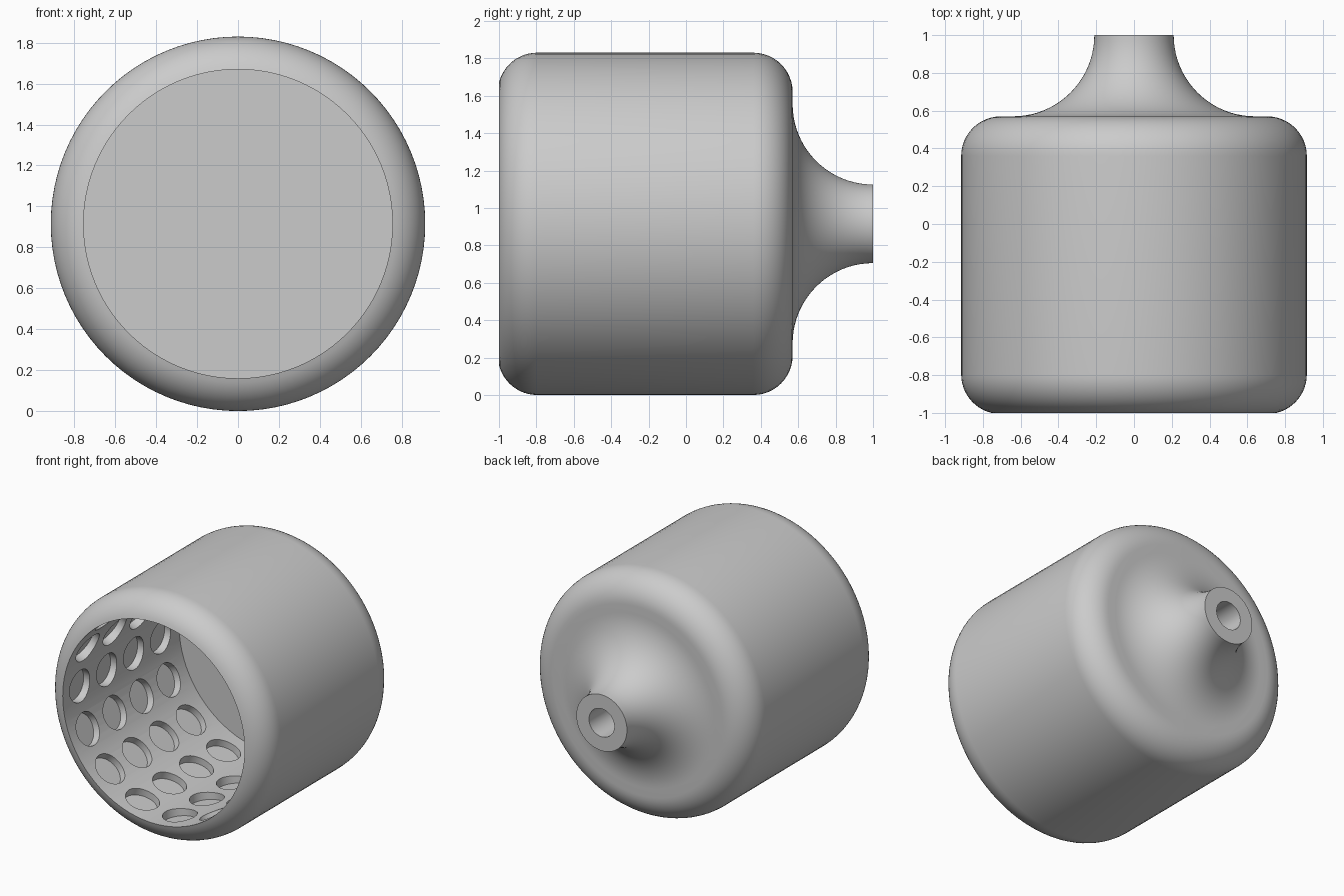
import bpy, bmesh, math
from mathutils import Matrix, Vector

if "Cube" in bpy.data.objects:
    bpy.data.objects.remove(bpy.data.objects["Cube"])

R, BORE, CZ = 0.915, 0.755, 0.915      # outer radius, bore radius, axis height
BACK, FLOOR = 0.57, 0.38               # rear face and inner back wall (y)
FILLET = 0.21
SEGMENTS = 96

grey = bpy.data.materials.new("grey")
grey.diffuse_color = (0.6, 0.6, 0.6, 1)
grey.use_nodes = True
grey.node_tree.nodes["Principled BSDF"].inputs["Base Color"].default_value = grey.diffuse_color


def arc(cr, cy, rad, a0, a1, n):
    """Points (radius, y) on an arc, angles in degrees."""
    return [(cr + rad * math.cos(math.radians(a0 + (a1 - a0) * i / n)),
             cy + rad * math.sin(math.radians(a0 + (a1 - a0) * i / n)))
            for i in range(n + 1)]


def make_object(name, bm):
    mesh = bpy.data.meshes.new(name)
    bm.to_mesh(mesh)
    bm.free()
    mesh.materials.append(grey)
    obj = bpy.data.objects.new(name, mesh)
    bpy.context.collection.objects.link(obj)
    return obj


def lathe(name, profile):
    """Spin a (radius, y) profile around the horizontal axis."""
    bm = bmesh.new()
    verts = [bm.verts.new((r, y, CZ)) for r, y in profile]
    edges = [bm.edges.new(pair) for pair in zip(verts, verts[1:])]
    bmesh.ops.spin(bm, geom=verts + edges, cent=(0, 0, CZ), axis=(0, 1, 0),
                   angle=2 * math.pi, steps=SEGMENTS, use_merge=True)
    bmesh.ops.remove_doubles(bm, verts=bm.verts, dist=1e-5)
    bmesh.ops.recalc_face_normals(bm, faces=bm.faces)
    return make_object(name, bm)


# Cup with rounded rims, flared neck, blind neck hole and wide front bore
flare = 1 - BACK
profile = [(0, 0.62), (0.105, 0.62), (0.105, 1)]
profile += arc(0.21 + flare, 1, flare, 180, 270, 20)
profile += arc(R - FILLET, BACK - FILLET, FILLET, 90, 0, 12)
lip = math.degrees(math.acos((BORE - R + FILLET) / FILLET))
lip_y = -1 + FILLET * math.sin(math.radians(lip))
profile += arc(R - FILLET, lip_y, FILLET, 0, -lip, 12)
profile += [(BORE, FLOOR), (0, FLOOR)]
cup = lathe("cup_body", profile)

# Cutters for four rings of fifteen shallow round pockets in the bore
bm = bmesh.new()
for ring in range(4):
    for k in range(15):
        a = math.pi + math.radians(24 * k)
        out = Vector((math.cos(a), 0, math.sin(a)))
        place = Matrix.Translation(out * 0.72 + Vector((0, -0.8 + 0.32 * ring, CZ)))
        turn = out.to_track_quat('Z', 'Y').to_matrix().to_4x4()
        bmesh.ops.create_cone(bm, cap_ends=True, segments=32, radius1=0.12,
                              radius2=0.12, depth=0.17, matrix=place @ turn)
cutter = make_object("pocket_cutter", bm)
cutter.hide_render = True
cutter.hide_viewport = True

cut = cup.modifiers.new("pockets", 'BOOLEAN')
cut.operation = 'DIFFERENCE'
cut.solver = 'EXACT'
cut.object = cutter

# Apply the cut, drop the helper and smooth the curved surfaces
bpy.context.view_layer.objects.active = cup
cup.select_set(True)
bpy.ops.object.modifier_apply(modifier=cut.name)
bpy.data.objects.remove(cutter)
bpy.ops.object.shade_smooth_by_angle(angle=math.radians(30))
